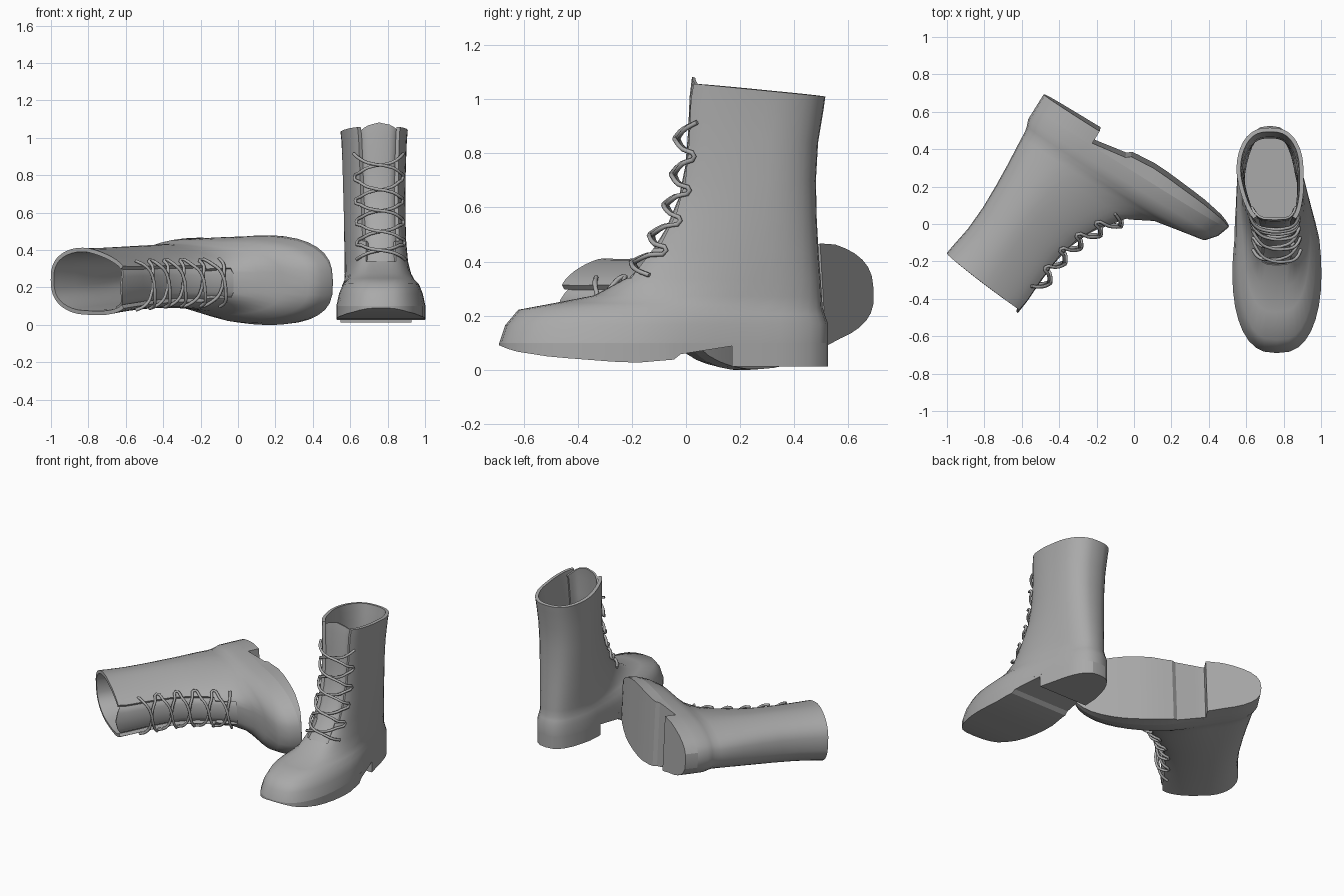
import bpy, bmesh
from math import sin, cos, acos, pi, radians
from mathutils import Matrix, Vector

cube = bpy.data.objects.get("Cube")
if cube:
    bpy.data.objects.remove(cube)

grey = bpy.data.materials.new("grey leather")
grey.use_nodes = True
COLOR = (0.4, 0.4, 0.4, 1)
grey.diffuse_color = COLOR
grey.node_tree.nodes["Principled BSDF"].inputs["Base Color"].default_value = COLOR

# Tilted rings, sole to rim: front y, front z, back y, back z, front half width, back half width
RINGS = [
    (-.69, .10, .525, .10, .272, .203),
    (-.668, .165, .525, .17, .25, .20),
    (-.62, .222, .512, .205, .222, .19),
    (-.47, .25, .505, .23, .19, .175),
    (-.34, .275, .502, .27, .172, .168),
    (-.22, .34, .498, .33, .16, .165),
    (-.135, .45, .49, .43, .153, .165),
    (-.065, .58, .483, .56, .15, .167),
    (-.03, .70, .48, .70, .15, .17),
    (-.015, .85, .488, .84, .155, .173),
    (-.01, 1.0, .508, .96, .163, .178),
    (.0, 1.06, .515, 1.01, .17, .183),
]
N = 40
STEP = 2 * pi / N


def surf(s, angle, out=0):
    """Point on the boot skin: ring number s, angle from the front, offset outward."""
    i = min(int(s), len(RINGS) - 2)
    yf, zf, yb, zb, wf, wb = [a + (b - a) * (s - i) for a, b in zip(RINGS[i], RINGS[i + 1])]
    t = (1 - cos(angle)) / 2
    w = wf + (wb - wf) * min(1, t * t * (3 - 2 * t) * 1.3) + out
    power = .74 - .24 * min(1, s / 8) * (1 - t)
    x = w * abs(sin(angle)) ** power * (1 if angle > 0 else -1)
    y = yf - out + (yb - yf + 2 * out) * t
    x += .037 * max(0, min(1, (.27 - y) / .35))
    return Vector((x, y, zf + (zb - zf) * t))


def sole_angle(y):
    """Angle at which the lowest ring reaches y."""
    front, back = RINGS[0][0], RINGS[0][2]
    return acos(1 - 2 * (y - front) / (back - front))


def sole_z(y):
    """Underside of the sole, from toe to arch."""
    pts = [(-.7, .095), (-.64, .07), (-.5, .048), (-.2, .025), (-.045, .038), (-.02, .058), (.17, .088), (.6, .088)]
    for (a, za), (b, zb) in zip(pts, pts[1:]):
        if y <= b:
            return za + (zb - za) * (y - a) / (b - a)


def finish(name, verts, faces, side, matrix, thickness=0, sharp=48):
    mesh = bpy.data.meshes.new(name)
    verts = [(v[0] * side, v[1], v[2]) for v in verts]
    mesh.from_pydata(verts, [], [f if side > 0 else f[::-1] for f in faces])
    bm = bmesh.new()
    bm.from_mesh(mesh)
    bmesh.ops.remove_doubles(bm, verts=bm.verts, dist=.0005)
    if not thickness:
        bmesh.ops.recalc_face_normals(bm, faces=bm.faces)
    bm.to_mesh(mesh)
    bm.free()
    mesh.materials.append(grey)
    obj = bpy.data.objects.new(name, mesh)
    bpy.context.collection.objects.link(obj)
    obj.matrix_world = matrix
    bpy.ops.object.select_all(action='DESELECT')
    obj.select_set(True)
    bpy.context.view_layer.objects.active = obj
    if thickness:
        mod = obj.modifiers.new("thickness", 'SOLIDIFY')
        mod.thickness = thickness
        mod.offset = -1
        bpy.ops.object.modifier_apply(modifier=mod.name)
    bpy.ops.object.shade_smooth_by_angle(angle=radians(sharp))


def upper(name, side, matrix):
    # Leather shell, left open along the front above the instep
    verts = [surf(i, -pi + j * STEP) for i in range(len(RINGS)) for j in range(N)]
    faces = []
    for i in range(len(RINGS) - 1):
        for j in range(N):
            mid = abs(-pi + (j + .5) * STEP)
            gap = 0 if i < 5 else 2 * STEP if i == 5 else 3 * STEP
            if mid > gap:
                k = (j + 1) % N
                faces.append((i * N + j, i * N + k, i * N + N + k, i * N + N + j))
    finish(name, verts, faces, side, matrix, .022)


def tongue(name, side, matrix):
    # Curved sheet behind the lacing with a rounded top
    cols, rows = 11, 8
    verts = []
    for i in range(rows):
        for j in range(cols):
            v = surf(4.8 + i * 6.2 / (rows - 1), (j - 5) * STEP, -.022)
            if i == rows - 1:
                v.z += .022 - 4 * (v.x - .03) ** 2
            verts.append(v)
    faces = [(i * cols + j, i * cols + j + 1, (i + 1) * cols + j + 1, (i + 1) * cols + j)
             for i in range(rows - 1) for j in range(cols - 1)]
    finish(name, verts, faces, side, matrix, .012)


def slab(name, angles, top, bottom, side, matrix):
    # Solid under the foot that follows the lowest ring
    verts, faces = [], []
    for a in angles:
        for p in (surf(0, a), surf(0, -a)):
            verts += [(p.x, p.y, top), (p.x, p.y, bottom(p.y))]
    for i in range(len(angles) - 1):
        a, b = 4 * i, 4 * i + 4
        faces += [(a + p, a + q, b + q, b + p) for p, q in ((0, 1), (1, 3), (3, 2), (2, 0))]
    e = 4 * (len(angles) - 1)
    faces += [(0, 2, 3, 1), (e, e + 1, e + 3, e + 2)]
    finish(name, verts, faces, side, matrix, sharp=25)


def lace(name, start, side, matrix):
    # Round cord zigzagging up over the tongue
    levels = [5.1, 5.95, 6.8, 7.7, 8.6, 9.45]
    reach = radians(40)
    pts = []
    for n, (a, b) in enumerate(zip(levels, levels[1:])):
        d = start * (-1) ** n
        for k in range(5):
            f = k / 5
            bulge = .01 + (.006 + .006 * d) * sin(pi * f)
            pts.append(surf(a + (b - a) * f, d * reach * (1 - 2 * f) + .0001, bulge))
    pts.append(surf(levels[-1], -d * reach, .008))
    curve = bpy.data.curves.new(name, 'CURVE')
    curve.dimensions = '3D'
    curve.bevel_depth = .009
    curve.bevel_resolution = 1
    curve.resolution_u = 3
    curve.use_fill_caps = True
    spline = curve.splines.new('BEZIER')
    spline.bezier_points.add(len(pts) - 1)
    for bp, p in zip(spline.bezier_points, pts):
        bp.co = (p.x * side, p.y, p.z)
        bp.handle_left_type = bp.handle_right_type = 'AUTO'
    curve.materials.append(grey)
    obj = bpy.data.objects.new(name, curve)
    bpy.context.collection.objects.link(obj)
    obj.matrix_world = matrix


def boot(prefix, side, matrix):
    upper(prefix + "_upper", side, matrix)
    tongue(prefix + "_tongue", side, matrix)
    corners = [sole_angle(y) for y in (-.045, -.02, .17)]
    ring = [STEP * k for k in range(N // 2 + 1)]
    slab(prefix + "_sole", sorted(ring + corners), .1, sole_z, side, matrix)
    heel = corners[2:] + [a for a in ring if a > corners[2]]
    slab(prefix + "_heel", heel, .088, lambda y: .013, side, matrix)
    lace(prefix + "_lace_a", 1, side, matrix)
    lace(prefix + "_lace_b", -1, side, matrix)


# Upright boot, and its mirrored partner lying on its side
boot("standing", 1, Matrix.Translation((.727, 0, 0)))
c, s = cos(radians(32)), sin(radians(32))
lying = Matrix(((0, -c, -s, -.03), (0, s, -c, .427), (1, 0, 0, .285), (0, 0, 0, 1)))
tilt = Matrix.Rotation(radians(-3.2), 4, 'Y') @ Matrix.Rotation(radians(-1.2), 4, 'Z')
boot("lying", -1, lying @ tilt)
